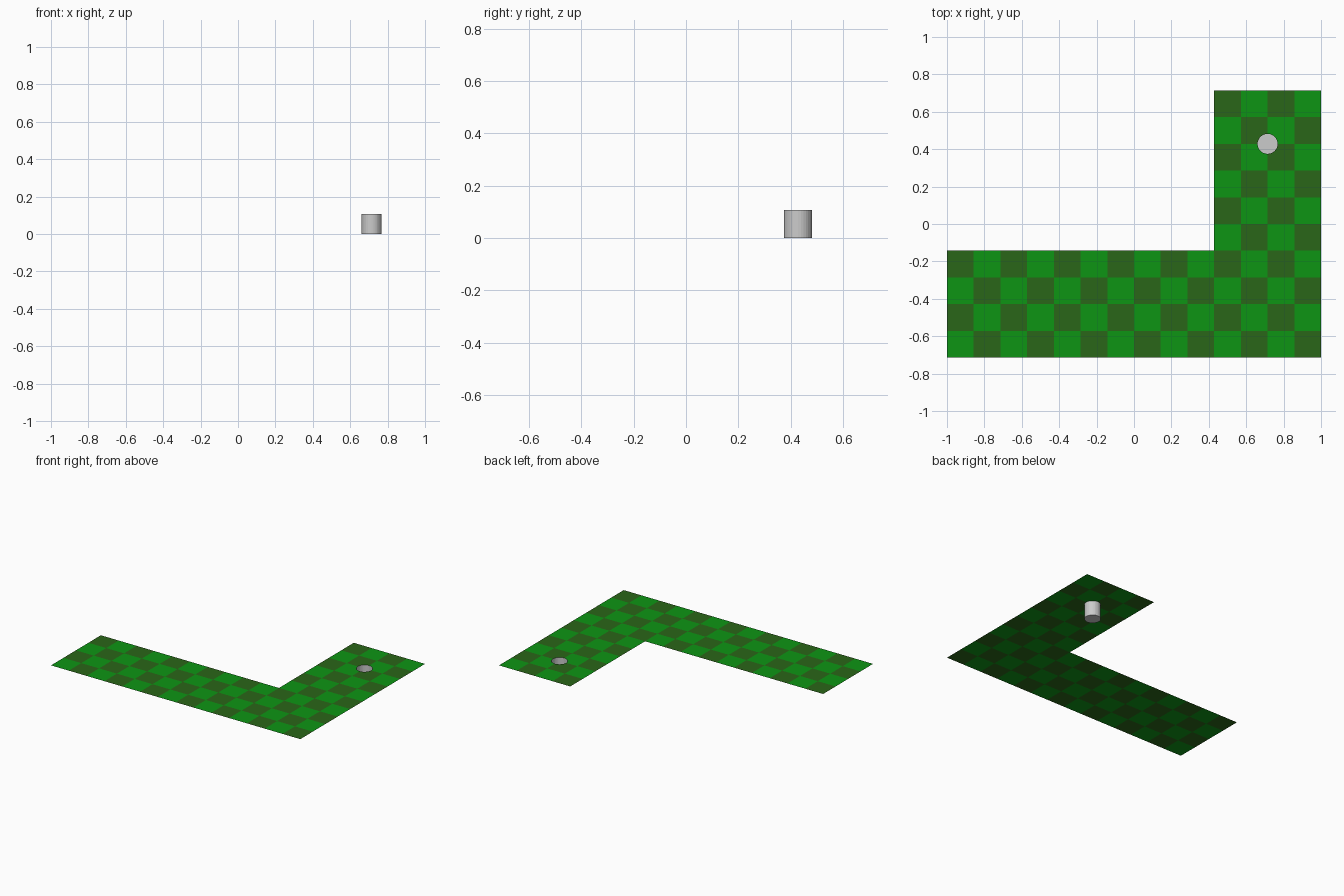
import bpy, bmesh, math

if "Cube" in bpy.data.objects:
    bpy.data.objects.remove(bpy.data.objects["Cube"])

CELL = 1 / 7                 # one checker square
RADIUS = DEPTH = 0.107       # cup depth, radius halved below
RADIUS /= 2
SIDES = 32
HOLE = (12, 8)               # grid corner where the cup sits
CX, CY = HOLE[0] * CELL - 1, HOLE[1] * CELL - 5 * CELL


def material(name, color):
    m = bpy.data.materials.new(name)
    m.diffuse_color = (*color, 1)
    m.use_nodes = True
    m.node_tree.nodes["Principled BSDF"].inputs["Base Color"].default_value = m.diffuse_color
    return m


def finish(bm, name, mats=()):
    mesh = bpy.data.meshes.new(name)
    bm.to_mesh(mesh)
    bm.free()
    for m in mats:
        mesh.materials.append(m)
    obj = bpy.data.objects.new(name, mesh)
    bpy.context.collection.objects.link(obj)
    return obj


def rim(k):
    a = 2 * math.pi * k / SIDES
    return CX + RADIUS * math.cos(a), CY + RADIUS * math.sin(a)


# L-shaped checkered green, with the hole cut out of four squares
bm = bmesh.new()
for i in range(14):
    for j in range(10):
        if j >= 4 and i < 10:
            continue
        pts = []
        for di, dj in ((0, 0), (1, 0), (1, 1), (0, 1)):
            if (i + di, j + dj) == HOLE:
                # replace the shared corner by a quarter of the rim
                quarter = {(1, 1): 2, (0, 1): 3, (0, 0): 0, (1, 0): 1}[(di, dj)]
                q = SIDES // 4
                pts += [rim(quarter * q + k) for k in range(q, -1, -1)]
            else:
                pts.append(((i + di) * CELL - 1, (j + dj - 5) * CELL))
        face = bm.faces.new([bm.verts.new((x, y, DEPTH)) for x, y in pts])
        face.material_index = (i + j) % 2
bmesh.ops.remove_doubles(bm, verts=bm.verts, dist=1e-5)
finish(bm, "checkered_green", [material("light_grass", (0.004, 0.30, 0.007)),
                               material("dark_grass", (0.023, 0.133, 0.009))])

# Open cup below the hole
bm = bmesh.new()
bottom = [bm.verts.new((*rim(k), 0)) for k in range(SIDES)]
top = [bm.verts.new((*rim(k), DEPTH)) for k in range(SIDES)]
bm.faces.new(bottom[::-1])
for k in range(SIDES):
    n = (k + 1) % SIDES
    bm.faces.new((bottom[k], bottom[n], top[n], top[k]))
finish(bm, "cup")
